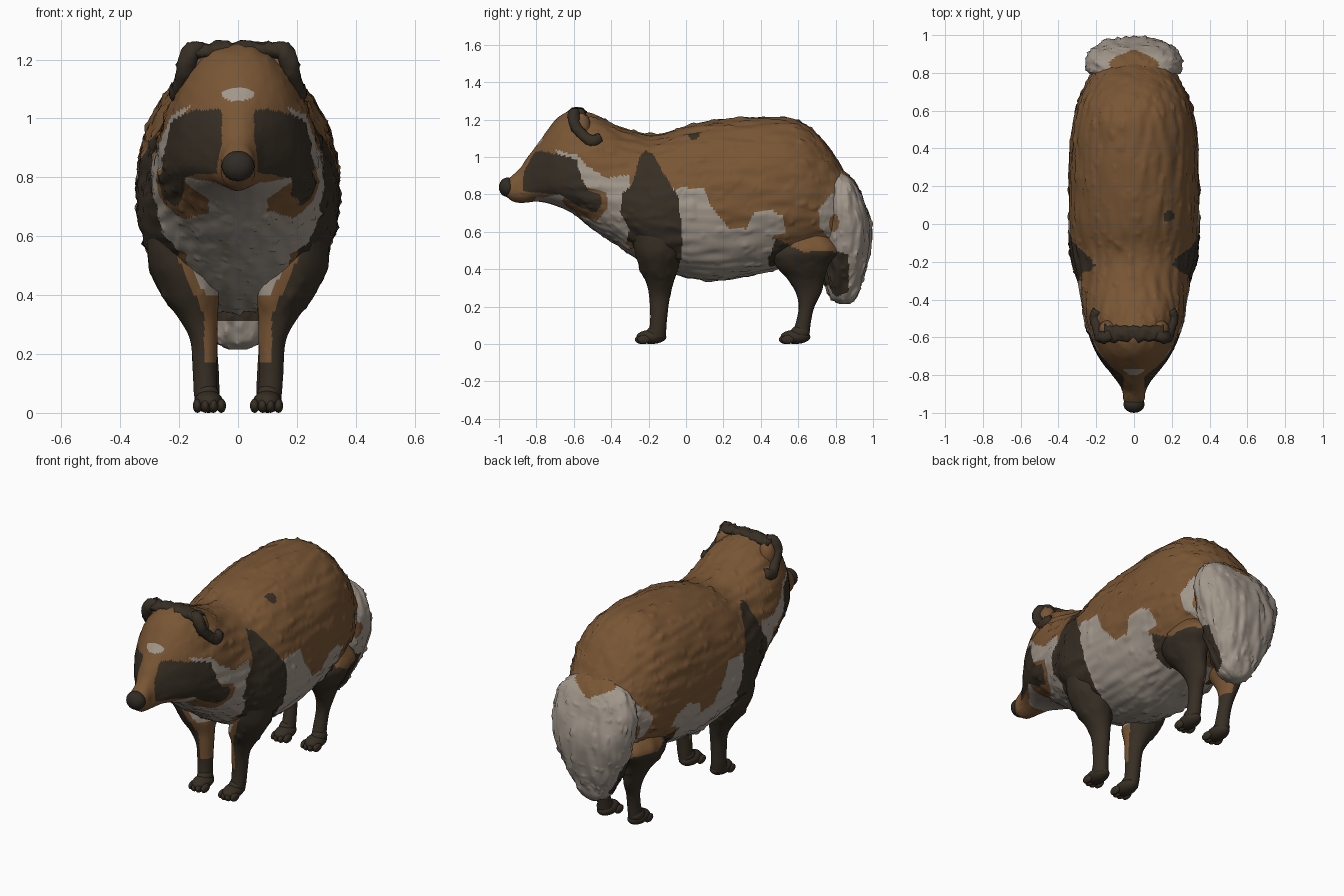
import bpy, bmesh, math
from mathutils import Vector, noise

if "Cube" in bpy.data.objects:
    bpy.data.objects.remove(bpy.data.objects["Cube"])

# ---------- materials ----------
def mat(name, rgb):
    m = bpy.data.materials.new(name)
    m.diffuse_color = (*rgb, 1)
    m.use_nodes = True
    m.node_tree.nodes["Principled BSDF"].inputs["Base Color"].default_value = m.diffuse_color
    return m

MATS = [mat("brown fur", (0.19, 0.092, 0.035)),
        mat("dark fur", (0.038, 0.028, 0.018)),
        mat("cream fur", (0.36, 0.31, 0.26)),
        mat("nose black", (0.030, 0.024, 0.018))]
BROWN, DARK, CREAM, BLACK = range(4)

# ---------- helpers ----------
def sample(rows, u):
    """Smooth interpolation of table rows keyed by their first column."""
    n = len(rows)
    i = max(j for j in range(n - 1) if j == 0 or abs(u - rows[0][0]) >= abs(rows[j][0] - rows[0][0]))
    a, b = rows[i], rows[i + 1]
    p, q = rows[max(i - 1, 0)], rows[min(i + 2, n - 1)]
    h = b[0] - a[0]
    t = (u - a[0]) / h
    out = []
    for k in range(1, len(a)):
        m0 = (b[k] - p[k]) / (b[0] - p[0]) * h
        m1 = (q[k] - a[k]) / (q[0] - a[0]) * h
        out.append((2*t**3 - 3*t**2 + 1) * a[k] + (t**3 - 2*t*t + t) * m0
                   + (3*t*t - 2*t**3) * b[k] + (t**3 - t*t) * m1)
    return out

def power(v, p):
    return math.copysign(abs(v) ** p, v)

def fur(p, centre, amp, stretch):
    """Push a point outwards by streaky noise."""
    q = Vector((p.x * stretch[0], p.y * stretch[1], p.z * stretch[2]))
    d = (p - centre).normalized()
    n = 0.8 * noise.noise(q) + 1.8 * max(0, noise.noise(q * 2.3) - 0.3)
    return p + d * amp * n

def finish(bm, name, rule):
    bmesh.ops.recalc_face_normals(bm, faces=bm.faces)
    for f in bm.faces:
        f.smooth = True
        f.material_index = rule(f.calc_center_median(), f.normal) if callable(rule) else rule
    me = bpy.data.meshes.new(name)
    bm.to_mesh(me)
    bm.free()
    for m in MATS:
        me.materials.append(m)
    ob = bpy.data.objects.new(name, me)
    bpy.context.collection.objects.link(ob)
    return ob

def loft(name, rings, rule):
    bm = bmesh.new()
    vr = [[bm.verts.new(p) for p in r] for r in rings]
    n = len(vr[0])
    for a, b in zip(vr, vr[1:]):
        for j in range(n):
            bm.faces.new((a[j], a[(j + 1) % n], b[(j + 1) % n], b[j]))
    bm.faces.new(vr[0])
    bm.faces.new(vr[-1])
    return finish(bm, name, rule)

def blobs(name, items, rule):
    """Ellipsoids given as (centre, radii)."""
    bm = bmesh.new()
    for c, r in items:
        vs = bmesh.ops.create_uvsphere(bm, u_segments=20, v_segments=12, radius=1)["verts"]
        for v in vs:
            v.co = Vector(c) + Vector((v.co.x * r[0], v.co.y * r[1], v.co.z * r[2]))
    return finish(bm, name, rule)

def inside(y, z, poly):
    hit = False
    for (y1, z1), (y2, z2) in zip(poly, poly[1:] + poly[:1]):
        if (z1 > z) != (z2 > z) and y < (y2 - y1) * (z - z1) / (z2 - z1) + y1:
            hit = not hit
    return hit

# ---------- coat pattern, outlined in side view (y, z) ----------
MASK = [(-.86, 1.03), (-.72, 1.025), (-.58, .985), (-.57, .9), (-.52, .82), (-.45, .79),
        (-.45, .73), (-.5, .7), (-.58, .74), (-.66, .79), (-.74, .81), (-.87, .82)]
FRINGE = [(-.58, .85), (-.5, .83), (-.42, .81), (-.42, .72), (-.48, .66), (-.6, .69), (-.66, .76)]
THROAT = [(-.7, 1.04), (-.58, 1.01), (-.52, .94), (-.42, .89), (-.3, .9), (-.3, .6), (-.1, .3),
          (-.5, .4), (-.81, .7), (-.8, .785), (-.66, .8), (-.6, .9)]
SHOULDER = [(-.25, 1.0), (-.22, 1.035), (-.18, 1.02), (-.1, .88), (-.04, .78), (-.02, .6), (-.05, .3),
            (-.26, .3), (-.27, .45), (-.32, .53), (-.31, .62), (-.35, .7), (-.34, .8), (-.27, .88)]
BELLY = [(-.08, .83), (.1, .83), (.12, .75), (.18, .68), (.23, .62), (.32, .62), (.36, .69), (.45, .72),
         (.52, .68), (.54, .6), (.47, .57), (.46, .5), (.6, .42), (.6, .3), (-.15, .3)]
THIGH = [(.44, .46), (.49, .56), (.55, .53), (.62, .49), (.75, .5), (.86, .48), (.86, .3), (.46, .3)]
RUMP = [(.72, .62), (.71, .72), (.77, .79), (.85, .86), (.95, .8), (.95, .5), (.82, .5)]

def rump_spot(y, z):
    return (y - .79)**2 + (z - .65)**2 / 3 < .0008

def coat(c, n):
    w = 0.012 * noise.noise(c * 14)
    y, z, x = c.y + w, c.z - w, abs(c.x)
    if y < -.4:
        if x > .055 and inside(y, z, MASK):
            return DARK
        if x > .1 and inside(y, z, FRINGE):
            return BROWN
        if y < -.7 and (x / .055)**2 + ((z - 1.083) / .024)**2 < 1:
            return CREAM
    if inside(y, z, SHOULDER):
        if x > .2 or z > .7:
            return DARK
        if x > .175:
            return BROWN
    if x > .12 and inside(y, z, THIGH):
        return DARK
    if (c.x - .185)**2 + (y - .04)**2 < .0008 and z > .9:
        return DARK
    if inside(y, z, RUMP):
        return BROWN if rump_spot(y, z) else CREAM
    if inside(y, z, THROAT) or inside(y, z, BELLY) or (z < .55 and -.5 < y < .5):
        return CREAM
    return BROWN

# ---------- body with head: y, top, bottom, half width, height of widest point ----------
BODY = [(-.975, .865, .80, .03, .83), (-.93, .90, .765, .055, .83), (-.89, .935, .755, .06, .83),
        (-.85, .995, .757, .078, .84), (-.8, 1.06, .762, .115, .86), (-.75, 1.13, .755, .155, .87),
        (-.7, 1.195, .74, .19, .87), (-.65, 1.235, .72, .215, .87), (-.6, 1.25, .695, .235, .87),
        (-.5, 1.23, .615, .265, .85), (-.4, 1.185, .55, .28, .82), (-.3, 1.14, .48, .30, .75),
        (-.17, 1.115, .41, .338, .69), (0, 1.165, .36, .345, .74), (.15, 1.195, .34, .345, .75),
        (.3, 1.21, .36, .342, .76), (.45, 1.212, .39, .335, .78), (.55, 1.205, .42, .32, .78),
        (.65, 1.165, .45, .295, .77), (.75, 1.07, .48, .25, .74), (.83, .95, .51, .2, .72),
        (.9, .83, .56, .12, .68)]
rings = []
N, S = 290, 170
for i in range(N + 1):
    y = -.975 + 1.875 * i / N
    t, b, w, m = sample(BODY, y)
    amp = .003 + .009 * min(1, max(0, (y + .68) / .15))
    ring = []
    for j in range(S):
        a = 2 * math.pi * j / S
        s = power(math.sin(a), .95)
        p = Vector((w * power(math.cos(a), .95), y, m + s * (t - m if s > 0 else m - b)))
        ring.append(fur(p, Vector((0, y, m)), amp, (24, 6, 24)))
    rings.append(ring)
loft("body_and_head", rings, coat)

# ---------- bushy tail: z, front y, back y, half width ----------
TAIL = [(.93, .77, .84, .1), (.87, .76, .90, .2), (.78, .74, .945, .245), (.65, .73, .985, .25),
        (.52, .73, .985, .215), (.4, .74, .965, .165), (.3, .75, .93, .115), (.24, .775, .905, .075),
        (.215, .82, .875, .03)]
TAIL_DARK = [(.70, .5), (.78, .5), (.87, .48), (.87, .28), (.8, .25), (.7, .27)]

def tail_rule(c, n):
    if c.z > .835 + abs(c.x) * .5 and abs(c.x) < .13:
        return BROWN
    if inside(c.y, c.z, TAIL_DARK) and (abs(c.x) > .08 or c.z > .31):
        return DARK
    if abs(c.x) > .1 and rump_spot(c.y, c.z):
        return BROWN
    return CREAM

rings = []
for i in range(111):
    z = .93 - .715 * i / 110
    f, b, w = sample(TAIL, z)
    mid, r = (f + b) / 2, (b - f) / 2
    rings.append([fur(Vector((w * power(math.cos(a), .8), mid + r * power(math.sin(a), .8), z)),
                      Vector((0, mid, z)), .017, (28, 28, 6))
                  for a in (2 * math.pi * j / 120 for j in range(120))])
loft("tail", rings, tail_rule)

# ---------- legs: z, x centre, y centre, x radius, y radius ----------
FRONT = [(.68, .22, -.16, .085, .12), (.5, .2, -.15, .103, .125), (.4, .162, -.145, .097, .1),
         (.32, .135, -.14, .066, .07), (.25, .117, -.142, .047, .055), (.15, .113, -.145, .041, .045),
         (.08, .11, -.15, .04, .045), (.03, .105, -.16, .04, .05)]
HIND = [(.6, .15, .65, .06, .09), (.5, .165, .645, .1, .17), (.42, .15, .622, .085, .14),
        (.35, .13, .64, .06, .1), (.28, .115, .655, .045, .07), (.2, .105, .645, .036, .042),
        (.12, .1, .628, .036, .04), (.04, .1, .61, .038, .048)]

def front_rule(c, n):
    x = abs(c.x)
    if n.y < .2 and c.z > .17:
        edge = .115 + max(0, c.z - .33) * .45
        if c.z > .4 and x < edge - .035:
            return CREAM
        if x < edge:
            return BROWN
    return DARK

def hind_rule(c, n):
    if c.z > .46 and not inside(c.y, c.z, THIGH):
        return BROWN if c.y > .5 else CREAM
    return BROWN if abs(c.x) < .1 and c.z > .24 else DARK

for side, sx in (("right", 1), ("left", -1)):
    for part, rows, rule, paw_y in (("front", FRONT, front_rule, -.185), ("hind", HIND, hind_rule, .585)):
        rings = []
        for i in range(61):
            z = rows[0][0] + (rows[-1][0] - rows[0][0]) * i / 60
            xc, yc, rx, ry = sample(rows, z)
            amp = .009 if z > .35 else .002
            rings.append([fur(Vector((sx * (xc + rx * math.cos(a)), yc + ry * math.sin(a), z)),
                              Vector((sx * xc, yc, z)), amp, (18, 18, 6))
                          for a in (2 * math.pi * j / 56 for j in range(56))])
        loft(f"{part}_leg_{side}", rings, rule)
        # paw with four toes
        paw = [((sx * .1, paw_y, .038), (.049, .08, .038)), ((sx * .104, paw_y + .025, .06), (.041, .052, .04))]
        for k in range(4):
            u = k - 1.5
            paw.append(((sx * .097 + u * .027, paw_y - .058 + abs(u) * .012, .024), (.016, .036, .024)))
        blobs(f"{part}_paw_{side}", paw, DARK)

    # ear: brown cup with a dark curled rim running down its side
    blobs(f"ear_{side}", [((sx * .14, -.56, 1.16), (.048, .05, .08))], BROWN)
    rim = [(0, .12, -.585, 1.235, .026), (1, .16, -.6, 1.225, .032), (2, .18, -.59, 1.165, .03),
           (3, .194, -.55, 1.115, .028), (4, .202, -.5, 1.085, .032), (5, .195, -.455, 1.1, .026)]
    pts = [sample(rim, 5 * i / 30) for i in range(31)]
    rings = []
    for i, (x, y, z, r) in enumerate(pts):
        d = (Vector(pts[min(i + 1, 30)][:3]) - Vector(pts[max(i - 1, 0)][:3])).normalized()
        u = d.cross(Vector((1, 0, 0))).normalized()
        v = d.cross(u)
        c = Vector((x, y, z))
        ring = [fur(c + (u * math.cos(a) + v * math.sin(a)) * r, c, .009, (30, 30, 30))
                for a in (2 * math.pi * j / 16 for j in range(16))]
        rings.append([Vector((sx * p.x, p.y, p.z)) for p in ring])
    loft(f"ear_rim_{side}", rings, DARK)

# ---------- dark crest across the crown between the ears ----------
rings = []
for i in range(41):
    x = -.16 + .32 * i / 40
    c = Vector((x, -.58, 1.235 - .5 * x * x))
    rings.append([fur(c + Vector((0, .042 * math.cos(a), .028 * math.sin(a))), c, .016, (30, 30, 30))
                  for a in (2 * math.pi * j / 20 for j in range(20))])
loft("crown_crest", rings, DARK)

# ---------- nose ----------
blobs("nose", [((0, -.955, .838), (.056, .045, .052))], BLACK)
